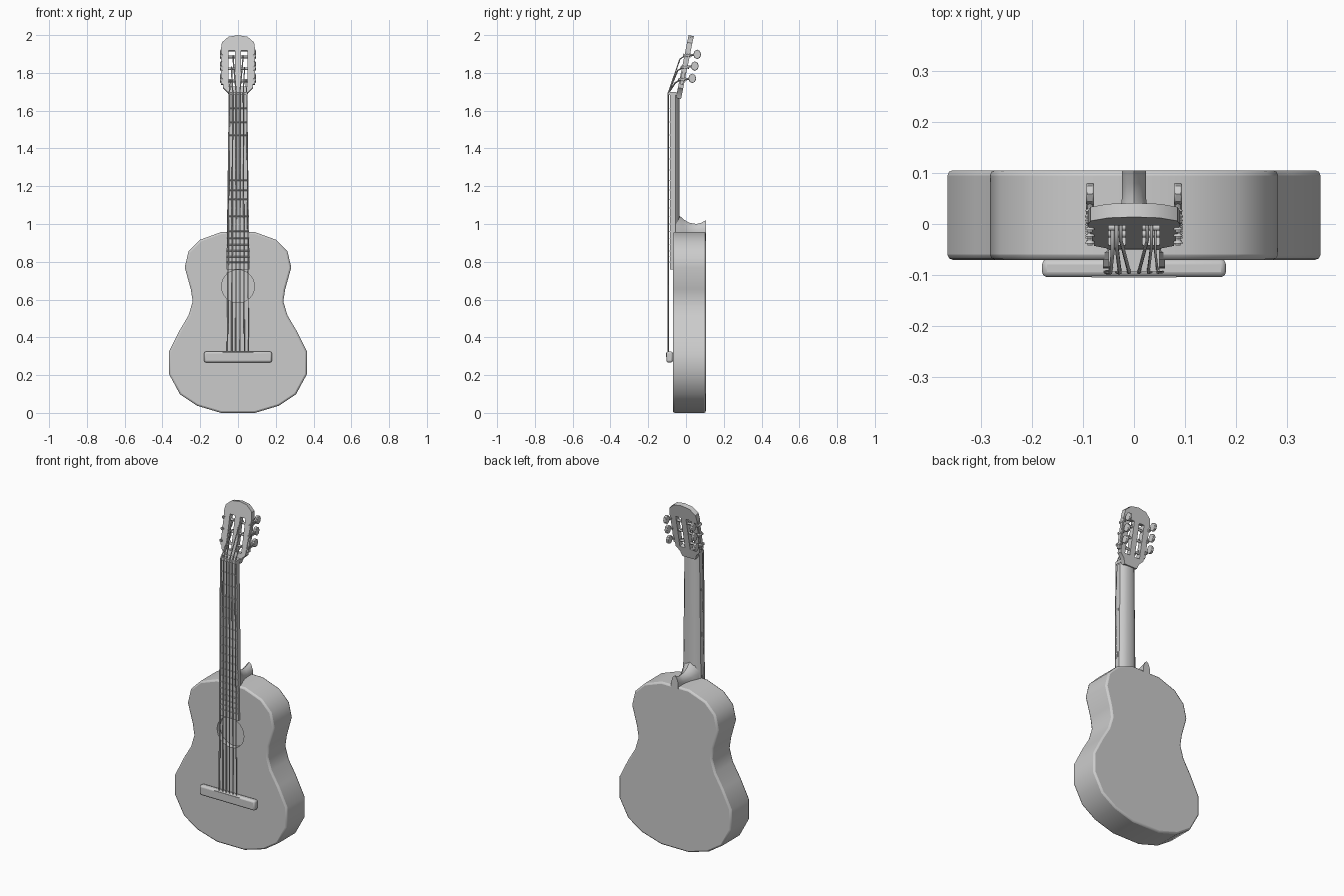
import bpy, bmesh, math
from mathutils import Matrix, Vector

if "Cube" in bpy.data.objects:
    bpy.data.objects.remove(bpy.data.objects["Cube"])


def finish(name, bm, smooth=True, bevel=0, angle=40):
    bmesh.ops.recalc_face_normals(bm, faces=bm.faces)
    me = bpy.data.meshes.new(name)
    bm.to_mesh(me)
    bm.free()
    ob = bpy.data.objects.new(name, me)
    bpy.context.collection.objects.link(ob)
    bpy.ops.object.select_all(action='DESELECT')
    bpy.context.view_layer.objects.active = ob
    ob.select_set(True)
    if smooth:
        bpy.ops.object.shade_smooth_by_angle(angle=math.radians(angle))
    if bevel:
        m = ob.modifiers.new("Bevel", 'BEVEL')
        m.width, m.segments = bevel, 2
        m.limit_method, m.angle_limit = 'ANGLE', math.radians(60)
    return ob


def loft(name, rings, **kw):
    bm = bmesh.new()
    vs = [[bm.verts.new(p) for p in r] for r in rings]
    n = len(rings[0])
    for a, b in zip(vs, vs[1:]):
        for i in range(n):
            bm.faces.new((a[i], a[(i + 1) % n], b[(i + 1) % n], b[i]))
    bm.faces.new(vs[0])
    bm.faces.new(vs[-1])
    return finish(name, bm, **kw)


def box(name, lo, hi, **kw):
    rings = [[(lo[0], lo[1], z), (hi[0], lo[1], z), (hi[0], hi[1], z), (lo[0], hi[1], z)]
             for z in (lo[2], hi[2])]
    return loft(name, rings, **kw)


def slab(name, half, y0, y1, **kw):
    # mirrored x-z outline extruded along y
    pts = half + [(-x, z) for x, z in reversed(half) if x > 0]
    return loft(name, [[(x, y, z) for x, z in pts] for y in (y0, y1)], **kw)


def add_rod(bm, a, b, r, n=10, r2=None):
    a, b = Vector(a), Vector(b)
    rot = (b - a).to_track_quat('Z', 'Y').to_matrix().to_4x4()
    bmesh.ops.create_cone(bm, cap_ends=True, segments=n, radius1=r, radius2=r if r2 is None else r2,
                          depth=(b - a).length, matrix=Matrix.Translation((a + b) / 2) @ rot)


def cut(ob, cutter):
    m = ob.modifiers.new("Cut", 'BOOLEAN')
    m.operation, m.solver, m.object = 'DIFFERENCE', 'EXACT', cutter
    cutter.hide_render = True
    cutter.hide_viewport = False
    cutter.display_type = 'WIRE'
    bpy.context.view_layer.objects.active = ob
    for mod in list(ob.modifiers):
        bpy.ops.object.modifier_apply(modifier=mod.name)
    bpy.data.objects.remove(cutter)


# body with sound hole
outline = [(.09, .002), (.217, .038), (.307, .098), (.365, .205), (.365, .325), (.31, .435),
           (.262, .516), (.24, .59), (.25, .655), (.282, .77), (.262, .855), (.20, .917), (.09, .957)]
outline[0] = (.09, 0)
body = slab("body", outline, -.07, .105, bevel=.01)
bm = bmesh.new()
add_rod(bm, (0, -.12, .67), (0, -.04, .67), .087, 32)
cut(body, finish("hole_cutter", bm, smooth=False))

# bridge and saddle
box("bridge", (-.18, -.104, .267), (.18, -.069, .325), bevel=.01)
box("saddle", (-.083, -.105, .297), (.083, -.09, .32), smooth=False)

# neck with rounded back
D = [(-1, -.072), (-1, -.056), (-.75, -.043), (-.35, -.035), (.35, -.035), (.75, -.043), (1, -.056), (1, -.072)]
loft("neck", [[(x * w, y, z) for x, y in D] for w, z in ((.058, .95), (.049, 1.69))])

# heel sweeping to the back of the body
heel = [(-.072, .057, 1.10), (-.035, .05, 1.045), (-.01, .038, 1.022), (.02, .028, 1.006),
        (.055, .023, 1.0), (.08, .023, 1.006), (.105, .023, 1.02)]
loft("heel", [[(-w, y, .945), (-w, y, .95 + (t - .95) * .4), (-.6 * w, y, .95 + (t - .95) * .8), (0, y, t),
               (.6 * w, y, .95 + (t - .95) * .8), (w, y, .95 + (t - .95) * .4), (w, y, .945)]
              for y, w, t in heel])

# fingerboard, nut and frets
loft("fingerboard", [[(-w, -.084, z), (w, -.084, z), (w, -.068, z), (-w, -.068, z)]
                     for w, z in ((.061, .76), (.049, 1.69))], smooth=False)
box("nut", (-.05, -.093, 1.682), (.05, -.05, 1.70), smooth=False)
bm = bmesh.new()
for n in range(1, 19):
    z = .31 + 1.38 * 2 ** (-n / 12)
    w = .061 - .012 * (z - .76) / .93
    add_rod(bm, (-w, -.084, z), (w, -.084, z), .0035, 6)
finish("frets", bm)

# tilted headstock with two slots
tilt = math.atan2(.064, .315)
M = Matrix.Translation((0, -.037, 1.68)) @ Matrix.Rotation(-tilt, 4, 'X')
head_half = [(.042, -.015), (.053, .015), (.078, .04), (.09, .25), (.085, .285), (.05, .315), (0, .3235)]
head = slab("headstock", head_half, -.014, .014)
for s in (-1, 1):
    a, b = sorted((s * .017, s * .05))
    cut(head, box("slot_cutter", (a, -.05, .045), (b, .05, .24), smooth=False))
head.data.transform(M)

# tuners: roller, side plate, worm gear, shaft and knob
posts = [1.765, 1.83, 1.892]


def head_y(z):
    return -.037 + (z - 1.68) * math.tan(tilt)


for s, side in ((-1, "left"), (1, "right")):
    a, b = sorted((s * .078, s * .091))
    plate = box("tuner_plate_" + side, (a, -.009, .06), (b, .009, .24), smooth=False)
    plate.data.transform(M)
    for k, z in enumerate(posts):
        y = head_y(z)
        x = s * .086
        bm = bmesh.new()
        add_rod(bm, (s * .012, y, z - .008), (s * .09, y, z - .008), .007, 10)
        add_rod(bm, (x, y - .022, z), (x, y + .04, z + .004), .005, 8)
        for j in range(5):
            yj = y - .018 + j * .009
            add_rod(bm, (x, yj, z), (x, yj + .005, z), .010, 10, .008)
        finish(f"tuner_{side}_{k}", bm)
        # flattened octagonal knob
        bm = bmesh.new()
        add_rod(bm, (-.008, 0, 0), (.008, 0, 0), 1, 8)
        for v in bm.verts:
            v.co.y *= .021
            v.co.z *= .025
        bmesh.ops.translate(bm, verts=bm.verts, vec=(x, y + .053, z + .006))
        finish(f"knob_{side}_{k}", bm, bevel=.003)

# strings from bridge over nut to the rollers
for i in range(6):
    u = i - 2.5
    s = 1 if u > 0 else -1
    k = int(abs(u))
    zr = posts[2 - k]
    yr = head_y(zr)
    xp = s * (.026 + .008 * k)
    path = [(u * .0225, -.094, .305), (u * .0185, -.095, 1.69),
            (xp, yr - .038, zr - .018), (xp, yr - .012, zr - .002), (xp, yr + .008, zr)]
    cu = bpy.data.curves.new("string", 'CURVE')
    cu.dimensions = '3D'
    cu.bevel_depth, cu.bevel_resolution, cu.use_fill_caps = .0042 - .0003 * i, 1, True
    sp = cu.splines.new('POLY')
    sp.points.add(len(path) - 1)
    for p, c in zip(sp.points, path):
        p.co = (*c, 1)
    bpy.context.collection.objects.link(bpy.data.objects.new(f"string_{i + 1}", cu))
